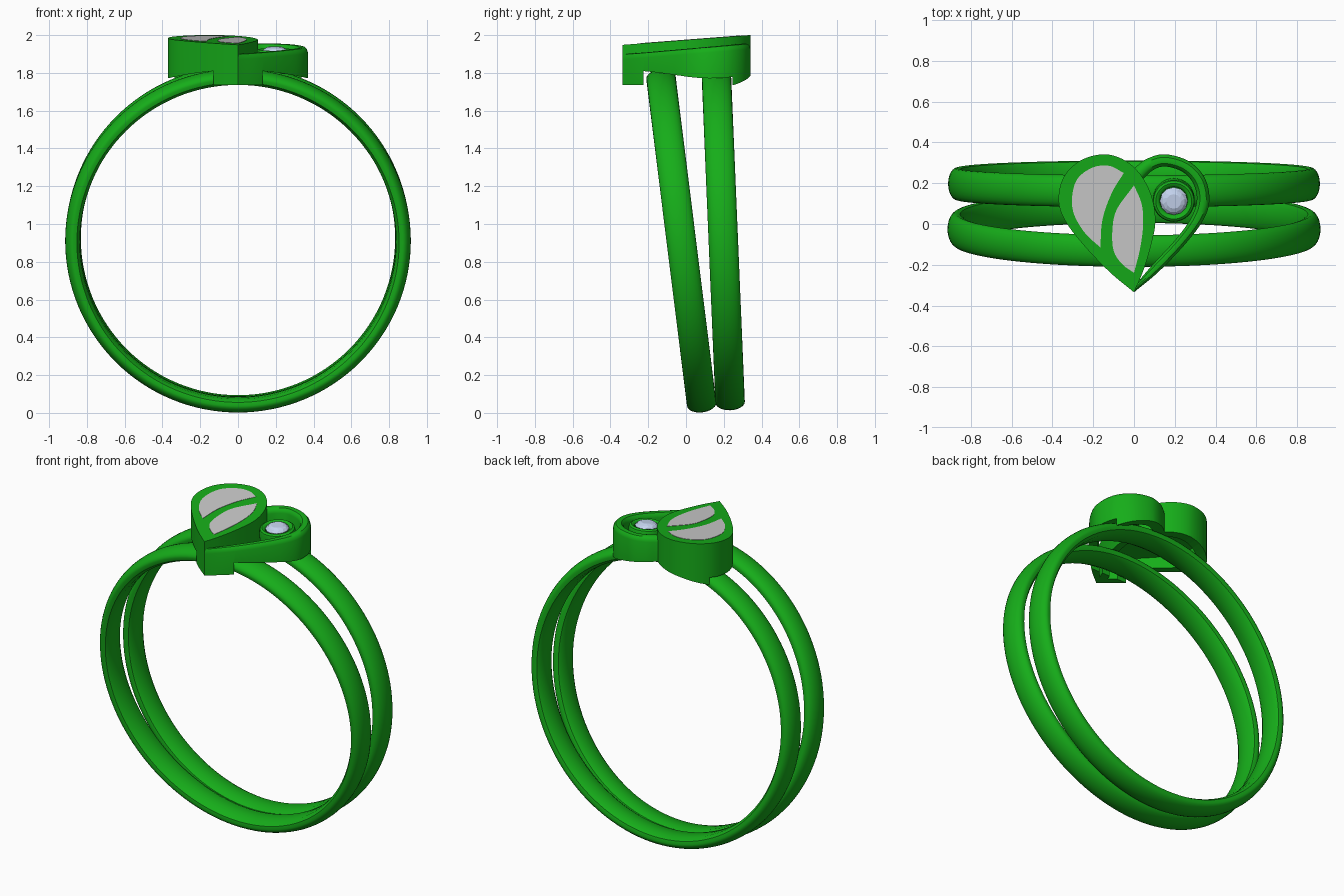
import bpy, bmesh, math
from mathutils import Vector

if "Cube" in bpy.data.objects:
    bpy.data.objects.remove(bpy.data.objects["Cube"])


def material(name, color):
    m = bpy.data.materials.new(name)
    m.diffuse_color = (*color, 1)
    m.use_nodes = True
    m.node_tree.nodes["Principled BSDF"].inputs["Base Color"].default_value = m.diffuse_color
    return m


GREEN = material("green_metal", (0.008, 0.42, 0.01))
ICE = material("pale_gem", (0.55, 0.65, 0.85))


def finish(name, bm, mat=None, smooth=True):
    bmesh.ops.recalc_face_normals(bm, faces=bm.faces[:])
    me = bpy.data.meshes.new(name)
    bm.to_mesh(me)
    bm.free()
    ob = bpy.data.objects.new(name, me)
    bpy.context.collection.objects.link(ob)
    if mat:
        me.materials.append(mat)
    if smooth:
        bpy.ops.object.select_all(action='DESELECT')
        ob.select_set(True)
        bpy.context.view_layer.objects.active = ob
        bpy.ops.object.shade_smooth_by_angle(angle=math.radians(35))
    return ob


def spline(pts, n=8):
    """Catmull-Rom through the points, ends kept."""
    p = [Vector(q) for q in pts]
    p = [2 * p[0] - p[1]] + p + [2 * p[-1] - p[-2]]
    out = []
    for i in range(1, len(p) - 2):
        a, b, c, d = p[i - 1:i + 3]
        for k in range(n):
            t = k / n
            out.append(0.5 * (2 * b + (c - a) * t + (2 * a - 5 * b + 4 * c - d) * t * t
                              + (3 * b - a - 3 * c + d) * t ** 3))
    return out + [p[-2]]


def skin(bm, rings, close_rings=False, caps=True):
    """Quads between successive closed loops of points."""
    vs = [[bm.verts.new(q) for q in r] for r in rings]
    n = len(vs[0])
    pairs = list(zip(vs, vs[1:])) + ([(vs[-1], vs[0])] if close_rings else [])
    for a, b in pairs:
        for j in range(n):
            k = (j + 1) % n
            bm.faces.new((a[j], a[k], b[k], b[j]))
    if caps and not close_rings:
        bm.faces.new(vs[0])
        bm.faces.new(vs[-1])


def prism(name, outline, bottom, top, mat=None, smooth=True):
    bm = bmesh.new()
    skin(bm, [[(x, y, bottom(y)) for x, y in outline], [(x, y, top(y)) for x, y in outline]])
    return finish(name, bm, mat, smooth)


def lathe(name, profile, n, mat, loc, tilt, smooth=True):
    bm = bmesh.new()
    skin(bm, [[(r * math.cos(a), r * math.sin(a), z)
               for a in (2 * math.pi * (j + off) / n for j in range(n))]
              for r, z, off in profile])
    ob = finish(name, bm, mat, smooth)
    ob.location, ob.rotation_euler.x = loc, tilt
    return ob


def cylinder_cutter(name, radius, zc, y0, y1):
    bm = bmesh.new()
    skin(bm, [[(radius * math.cos(a), y, zc + radius * math.sin(a))
               for a in (2 * math.pi * j / 160 for j in range(160))] for y in (y0, y1)])
    ob = finish(name, bm, smooth=False)
    ob.hide_render = True
    ob.hide_set(True)
    return ob


def cut(ob, cutters):
    for c in cutters:
        m = ob.modifiers.new("cut", 'BOOLEAN')
        m.operation, m.solver, m.object = 'DIFFERENCE', 'EXACT', c


# two tilted bands meeting at the bottom
def band(name, y, z, tilt, radius):
    half = 0.078
    prof = [(radius - 0.043 + 0.043 * math.sin(t), half * math.cos(t))
            for t in (math.pi * i / 12 for i in range(13))]
    prof += [(radius - 0.062, -0.073), (radius - 0.077, -0.05), (radius - 0.08, 0),
             (radius - 0.077, 0.05), (radius - 0.062, 0.073)]
    bm = bmesh.new()
    skin(bm, [[(r * math.cos(a), v, r * math.sin(a)) for r, v in prof]
              for a in (2 * math.pi * i / 128 for i in range(128))], close_rings=True)
    ob = finish(name, bm, GREEN)
    ob.location, ob.rotation_euler.x = (0, y, z), math.radians(tilt)


band("front_band", -0.025, 0.911, 7.1, 0.915)
band("back_band", 0.197, 0.925, 2.4, 0.912)

# helpers that shape the underside of the heart
channel = cylinder_cutter("channel_cutter", 1.6, 0.215, -0.225, 0.245)
back_cut = cylinder_cutter("back_cutter", 0.885, 0.915, 0.24, 0.5)

petal_top = lambda y: 1.948 + (y + 0.34) * 0.077
rim_top = lambda y: 1.900 + (y + 0.34) * 0.082
base = lambda y: 1.735

# solid petal, left half of the heart, hollow below
lobe = [(0, -0.335), (-0.12, -0.235), (-0.25, -0.1), (-0.34, 0.02), (-0.37, 0.12),
        (-0.345, 0.23), (-0.265, 0.31), (-0.15, 0.342)]
petal_right = [(-0.05, 0.315), (0.03, 0.245), (0.085, 0.14), (0.105, 0.02),
               (0.085, -0.1), (0.045, -0.23), (0, -0.335)]
outline = spline(lobe + petal_right)[:-1]
petal = prism("petal", outline, base, petal_top, GREEN)
mid = Vector((-0.11, 0.04))
hollow = prism("petal_hollow_cutter", [mid + (q - mid) * 0.8 for q in outline],
               lambda y: 1.6, lambda y: 1.87, smooth=False)
hollow.hide_render = True
hollow.hide_set(True)
cut(petal, [hollow, channel, back_cut])

# grey enamel inlays on the petal
inlays = {
    "outer_inlay": ([(-0.05, 0.25), (-0.11, 0.15), (-0.155, 0.02), (-0.165, -0.115)],
                    [(-0.165, -0.115), (-0.24, -0.045), (-0.295, 0.05), (-0.303, 0.14),
                     (-0.275, 0.225), (-0.2, 0.278), (-0.12, 0.285), (-0.05, 0.25)]),
    "inner_inlay": ([(0, 0.19), (0.037, 0.1), (0.045, 0), (0.03, -0.12), (0, -0.24)],
                    [(0, -0.24), (-0.06, -0.195), (-0.1, -0.13), (-0.106, -0.03),
                     (-0.085, 0.07), (0, 0.19)]),
}
for name, (a, b) in inlays.items():
    prism(name, spline(a)[:-1] + spline(b)[:-1], lambda y: petal_top(y) - 0.02,
          lambda y: petal_top(y) + 0.002)

# open rim, right half of the heart, with a rounded top
outer = spline([(-x, y) for x, y in lobe] + [(0.06, 0.318), (-0.005, 0.268)])
inner = spline([(0.005, -0.3), (0.1, -0.19), (0.205, -0.075), (0.28, 0.03), (0.308, 0.12),
                (0.29, 0.2), (0.235, 0.258), (0.15, 0.282), (0.09, 0.262), (0.04, 0.215)])
bm = bmesh.new()
rings = []
for o, i in zip(outer, inner):
    zt = rim_top(o.y)
    sec = [(0, None), (0, 0.03), (0.08, 0.014), (0.25, 0.003), (0.5, 0),
           (0.75, 0.003), (0.92, 0.014), (1, 0.03), (1, None)]
    rings.append([(*o.lerp(i, t), 1.735 if d is None else zt - d) for t, d in sec])
skin(bm, rings)
rim = finish("open_rim", bm, GREEN)
cut(rim, [channel, back_cut])

# bezel cup and its faceted gem
spot, tilt = (0.195, 0.112, 1.922), math.radians(4.7)
lathe("bezel", [(r, z, 0) for r, z in
                [(0.06, -0.12), (0.103, -0.12), (0.103, -0.02), (0.099, -0.006), (0.088, 0.002),
                 (0.076, -0.002), (0.068, -0.012), (0.065, -0.05)]], 48, GREEN, spot, tilt)
lathe("gem", [(0.006, -0.06, 0), (0.068, -0.01, 0), (0.068, -0.006, 0),
              (0.054, 0.008, 0.5), (0.036, 0.016, 0)], 12, ICE, spot, tilt, smooth=False)
